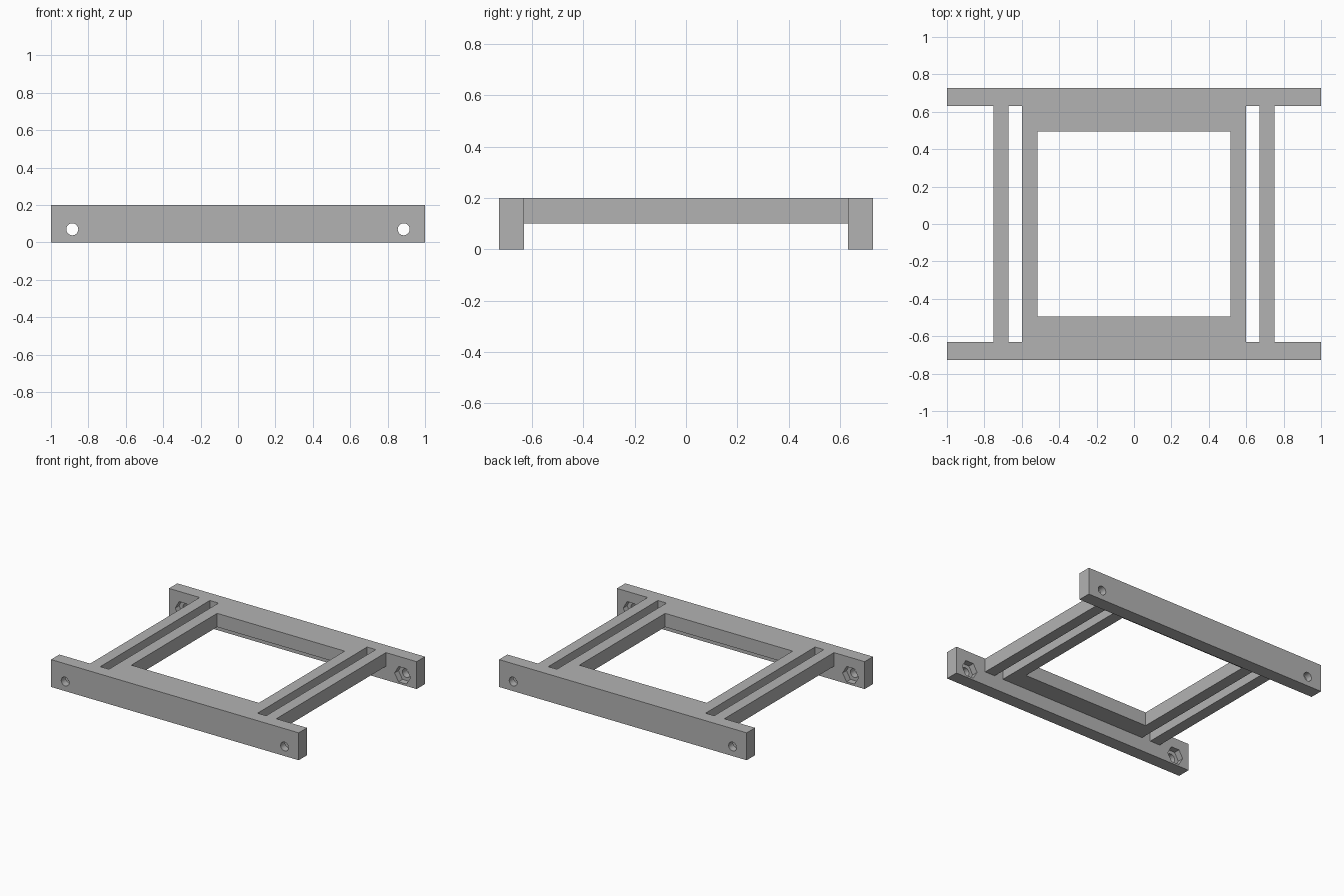
import bpy
import bmesh
import math
from mathutils import Matrix

cube = bpy.data.objects.get("Cube")
if cube:
    bpy.data.objects.remove(cube, do_unlink=True)

grey = bpy.data.materials.new("plain_grey")
grey.use_nodes = True
colour = (0.45, 0.45, 0.45, 1)
grey.diffuse_color = colour
grey.node_tree.nodes["Principled BSDF"].inputs["Base Color"].default_value = colour

HEIGHT = 0.2
UNDERSIDE = 0.1      # lower face of the frame and rods
BAR_IN, BAR_OUT = 0.632, 0.728
BOLT_X, BOLT_Z = 0.886, 0.07


def add_object(name, bm):
    bmesh.ops.recalc_face_normals(bm, faces=bm.faces)
    mesh = bpy.data.meshes.new(name)
    bm.to_mesh(mesh)
    bm.free()
    mesh.materials.append(grey)
    obj = bpy.data.objects.new(name, mesh)
    bpy.context.collection.objects.link(obj)
    return obj


def box(name, x, y, z):
    """Box from (min, max) pairs."""
    bm = bmesh.new()
    bmesh.ops.create_cube(bm, size=1)
    for v in bm.verts:
        v.co = [lo + (c + 0.5) * (hi - lo) for c, (lo, hi) in zip(v.co, (x, y, z))]
    return add_object(name, bm)


def prism_along_y(name, sides, radius, x, y, z, depth):
    """Prism with a corner pointing along x."""
    bm = bmesh.new()
    turn = Matrix.Rotation(math.pi / 2, 4, "X")
    bmesh.ops.create_cone(bm, cap_ends=True, segments=sides, radius1=radius,
                          radius2=radius, depth=depth,
                          matrix=Matrix.Translation((x, y, z)) @ turn)
    # put a corner exactly on the +x side
    corner = max(bm.verts, key=lambda v: v.co.x)
    angle = math.atan2(corner.co.z - z, corner.co.x - x)
    bmesh.ops.rotate(bm, verts=bm.verts, cent=(x, y, z),
                     matrix=Matrix.Rotation(angle, 3, "Y"))
    return add_object(name, bm)


def cut(target, cutters):
    """Subtract the cutters, bake the result and drop the helpers."""
    for c in cutters:
        c.hide_render = True
        mod = target.modifiers.new("cut", "BOOLEAN")
        mod.operation = "DIFFERENCE"
        mod.solver = "EXACT"
        mod.object = c
    bpy.context.view_layer.update()
    graph = bpy.context.evaluated_depsgraph_get()
    baked = bpy.data.meshes.new_from_object(target.evaluated_get(graph))
    target.modifiers.clear()
    target.data = baked
    for c in cutters:
        bpy.data.objects.remove(c, do_unlink=True)


# End bars with bolt holes and hexagonal nut pockets on the inner faces
for name, side in (("front_bar", -1), ("back_bar", 1)):
    bar = box(name, (-1, 1), sorted((side * BAR_IN, side * BAR_OUT)), (0, HEIGHT))
    cutters = []
    for sx in (-1, 1):
        x = sx * BOLT_X
        cutters.append(prism_along_y("bolt_cutter", 32, 0.032, x, side * 0.68, BOLT_Z, 0.4))
        cutters.append(prism_along_y("nut_cutter", 6, 0.064, x, side * BAR_IN, BOLT_Z, 0.09))
    cut(bar, cutters)

# Square frame with a window through it
frame = box("centre_frame", (-0.6, 0.6), (-BAR_IN, BAR_IN), (UNDERSIDE, HEIGHT))
window = box("window_cutter", (-0.515, 0.515), (-0.495, 0.495), (0, 0.3))
cut(frame, [window])

# Slim rods beside the frame
for name, sx in (("left_rod", 1), ("right_rod", -1)):
    box(name, sorted((sx * 0.67, sx * 0.752)), (-BAR_IN, BAR_IN), (UNDERSIDE, HEIGHT))

# Smooth only the bolt holes
for name in ("front_bar", "back_bar"):
    obj = bpy.data.objects[name]
    bpy.ops.object.select_all(action="DESELECT")
    obj.select_set(True)
    bpy.context.view_layer.objects.active = obj
    bpy.ops.object.shade_smooth_by_angle(angle=math.radians(30))
